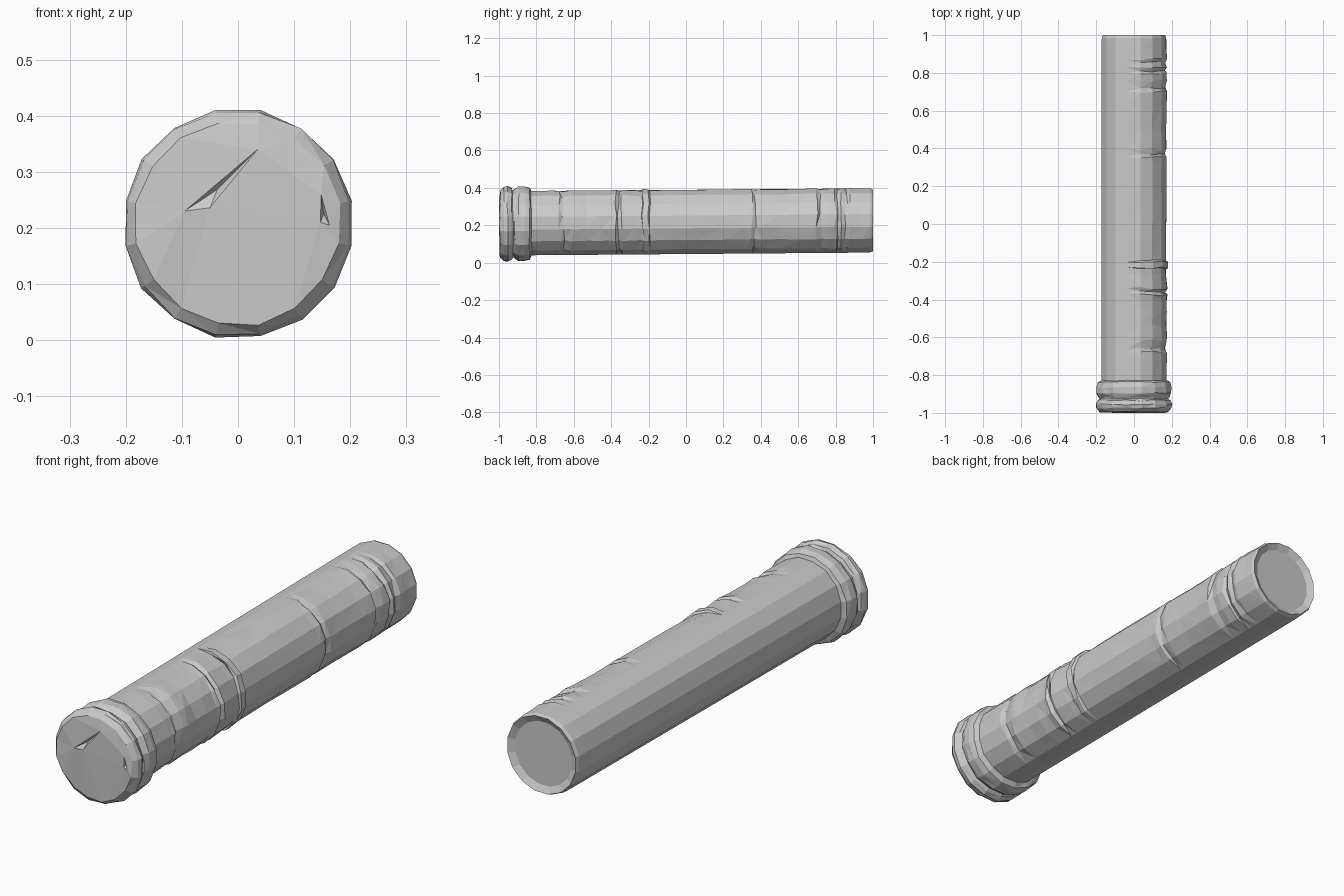
import bpy, bmesh, math, random
from mathutils import Vector

if "Cube" in bpy.data.objects:
    bpy.data.objects.remove(bpy.data.objects["Cube"])

random.seed(4)
SIDES = 16


def side_mask(a):
    """1 on the worn right-hand side, 0 on the smooth left and bottom."""
    d = abs((a - math.radians(12) + math.pi) % (2 * math.pi) - math.pi)
    return max(0.0, min(1.0, (math.radians(85) - d) / math.radians(25)))


def axis_z(y):
    """The tube axis rises slightly toward the back."""
    return 0.218 + 0.008 * y


def add_ring(bm, y, r, cz, relief=0.0, jit=0.0, jit_y=0.0, all_round=False, sides=SIDES):
    ring = []
    for i in range(sides):
        a = 2 * math.pi * (i + 0.5) / sides
        m = 1.0 if all_round else side_mask(a)
        rr = r + m * (relief + random.uniform(-jit, jit))
        yy = y + m * random.uniform(-jit_y, jit_y)
        ring.append(bm.verts.new((rr * math.cos(a), yy, cz + rr * math.sin(a))))
    return ring


def bridge(bm, rings):
    for a, b in zip(rings, rings[1:]):
        n = len(a)
        for i in range(n):
            j = (i + 1) % n
            bm.faces.new((a[i], a[j], b[j], b[i]))


def finish(bm, name):
    bmesh.ops.recalc_face_normals(bm, faces=bm.faces)
    bmesh.ops.triangulate(bm, faces=[f for f in bm.faces if len(f.verts) == 4])
    me = bpy.data.meshes.new(name)
    bm.to_mesh(me)
    bm.free()
    ob = bpy.data.objects.new(name, me)
    bpy.context.collection.objects.link(ob)
    return ob


# Tube: long cylinder with raised bands and cuts on its right side
bands = [(-0.72, 0.0), (-0.675, 0.0), (-0.655, -0.009), (-0.615, 0.003), (-0.59, 0.001),
         (-0.53, -0.002), (-0.46, 0.0), (-0.40, 0.0), (-0.375, 0.004), (-0.36, -0.009),
         (-0.34, 0.004), (-0.27, -0.002), (-0.235, -0.006), (-0.228, 0.007), (-0.203, 0.007),
         (-0.197, -0.002), (-0.08, -0.001), (0.06, 0.0), (0.20, -0.001), (0.32, 0.0),
         (0.355, 0.001), (0.37, -0.008), (0.395, 0.0), (0.50, -0.001), (0.62, 0.0),
         (0.70, 0.003), (0.72, -0.007), (0.76, 0.001), (0.80, 0.002), (0.81, -0.008),
         (0.83, 0.003), (0.855, -0.006), (0.87, 0.002), (0.93, 0.0)]
bm = bmesh.new()
rings = [add_ring(bm, -0.84, 0.175, axis_z(-0.84))]
for y, relief in bands:
    rings.append(add_ring(bm, y, 0.175, axis_z(y), relief, 0.0025, 0.008))
rings.append(add_ring(bm, 0.985, 0.174, axis_z(1)))
rings.append(add_ring(bm, 1.0, 0.168, axis_z(1)))
# Shallow recess in the back end
rings.append(add_ring(bm, 0.985, 0.14, axis_z(1)))
bridge(bm, rings)
bm.faces.new(rings[-1])
finish(bm, "tube")

# Front collar: two rounded rings with a groove between, closed by the front face
profile = [(-0.826, 0.172), (-0.836, 0.195), (-0.865, 0.203), (-0.895, 0.201), (-0.915, 0.190),
           (-0.925, 0.184), (-0.934, 0.195), (-0.955, 0.205), (-0.975, 0.201), (-0.994, 0.183)]
bm = bmesh.new()
rings = [add_ring(bm, y, r, 0.208, 0, 0.003, 0.004, True) for y, r in profile]
bridge(bm, rings)

# Front face with two small chipped dents
last = rings[-1]
edges = [bm.edges.get((last[i], last[(i + 1) % SIDES])) for i in range(SIDES)]
dents = [([(-0.095, 0.23), (-0.05, 0.236), (0.035, 0.34)], 0.02),
         ([(0.148, 0.26), (0.163, 0.205), (0.147, 0.21)], 0.015)]
loops = []
for pts, depth in dents:
    vs = [bm.verts.new((x, -1.0, z)) for x, z in pts]
    loops.append((vs, depth))
    edges += [bm.edges.new((vs[i], vs[(i + 1) % 3])) for i in range(3)]
bmesh.ops.triangle_fill(bm, use_beauty=True, edges=edges, normal=Vector((0, -1, 0)))
for vs, depth in loops:
    mid = sum((v.co for v in vs), Vector()) / 3
    tip = bm.verts.new(mid + Vector((0, depth, 0)))
    for i in range(3):
        bm.faces.new((vs[i], vs[(i + 1) % 3], tip))
finish(bm, "front_collar")
